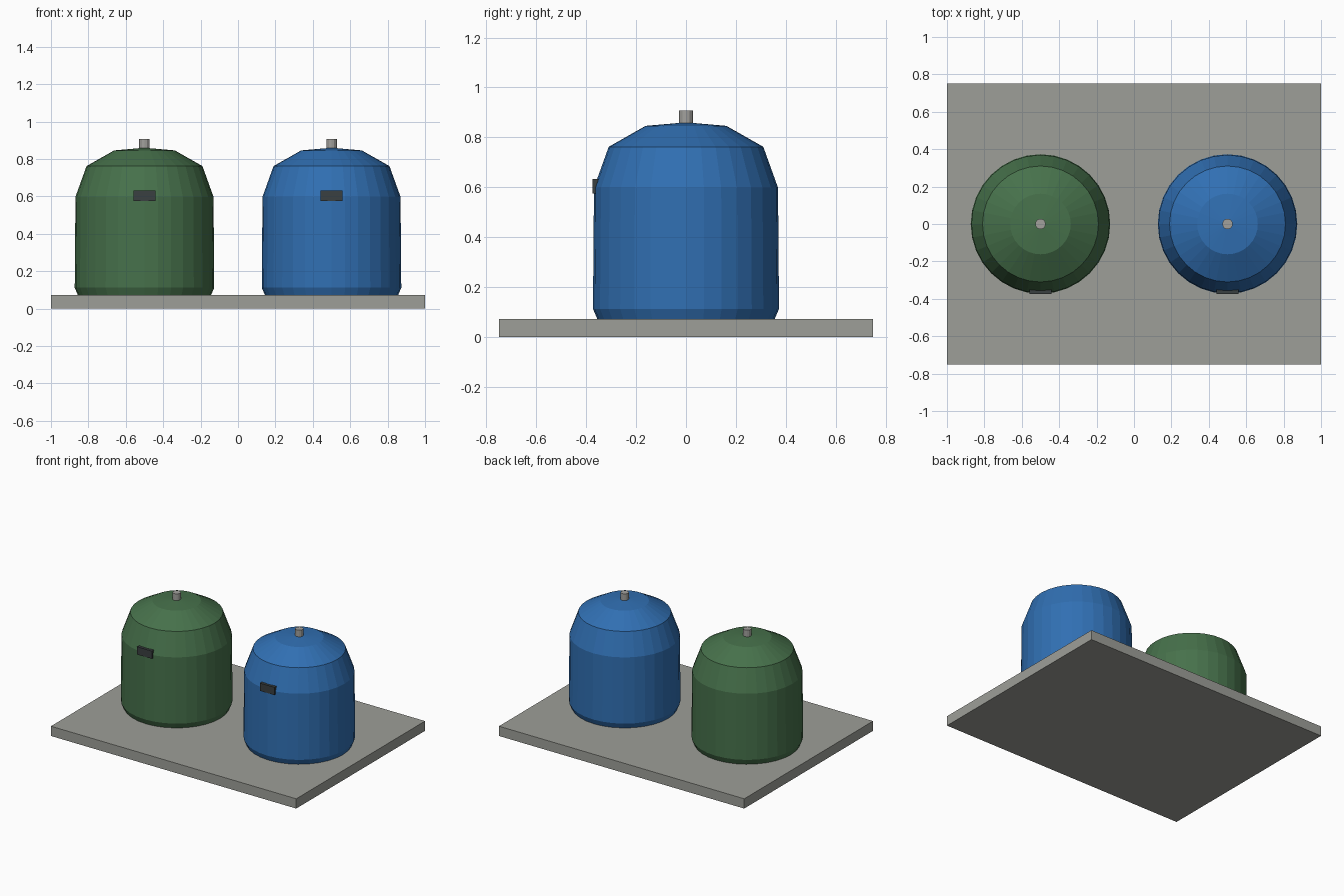
import bpy, bmesh, math
from mathutils import Matrix

if "Cube" in bpy.data.objects:
    bpy.data.objects.remove(bpy.data.objects["Cube"])


def material(name, rgb):
    m = bpy.data.materials.new(name)
    m.diffuse_color = (*rgb, 1)
    m.use_nodes = True
    m.node_tree.nodes["Principled BSDF"].inputs["Base Color"].default_value = m.diffuse_color
    return m


GREY = material("concrete grey", (0.34, 0.345, 0.315))
GREEN = material("green", (0.062, 0.165, 0.07))
BLUE = material("blue", (0.03, 0.16, 0.45))
DARK = material("dark label", (0.042, 0.05, 0.052))
METAL = material("metal grey", (0.36, 0.355, 0.335))


def finish(name, bm, mat):
    bmesh.ops.recalc_face_normals(bm, faces=bm.faces)
    mesh = bpy.data.meshes.new(name)
    bm.to_mesh(mesh)
    bm.free()
    mesh.materials.append(mat)
    obj = bpy.data.objects.new(name, mesh)
    bpy.context.collection.objects.link(obj)
    return obj


def box(name, lo, hi, mat):
    bm = bmesh.new()
    bmesh.ops.create_cube(bm, size=1)
    for v in bm.verts:
        v.co = [l + (c + 0.5) * (h - l) for c, l, h in zip(v.co, lo, hi)]
    return finish(name, bm, mat)


def lathe(name, x, profile, sides, mat):
    """Closed solid of revolution about the vertical axis at x."""
    bm = bmesh.new()
    rings = [[bm.verts.new((x + r * math.cos(2 * math.pi * i / sides),
                            r * math.sin(2 * math.pi * i / sides), z))
              for i in range(sides)] for r, z in profile]
    for a, b in zip(rings, rings[1:]):
        for i in range(sides):
            j = (i + 1) % sides
            bm.faces.new((a[i], a[j], b[j], b[i]))
    bm.faces.new(rings[0])
    bm.faces.new(rings[-1])
    return finish(name, bm, mat)


# Base slab
box("base_slab", (-1, -0.75, 0), (1, 0.75, 0.072), GREY)

# Tank outline: foot, wall, shoulder, dome
TANK = [(0.355, 0.07), (0.373, 0.112), (0.369, 0.598), (0.31, 0.762),
        (0.162, 0.846), (0.025, 0.858)]

for side, x, mat in (("left", -0.5, GREEN), ("right", 0.5, BLUE)):
    lathe(side + "_tank", x, TANK, 32, mat)
    # Vent on top
    lathe(side + "_vent", x, [(0.028, 0.85), (0.028, 0.907)], 12, METAL)
    # Label on the front wall
    box(side + "_label", (x - 0.06, -0.375, 0.575), (x + 0.06, -0.345, 0.632), DARK)
